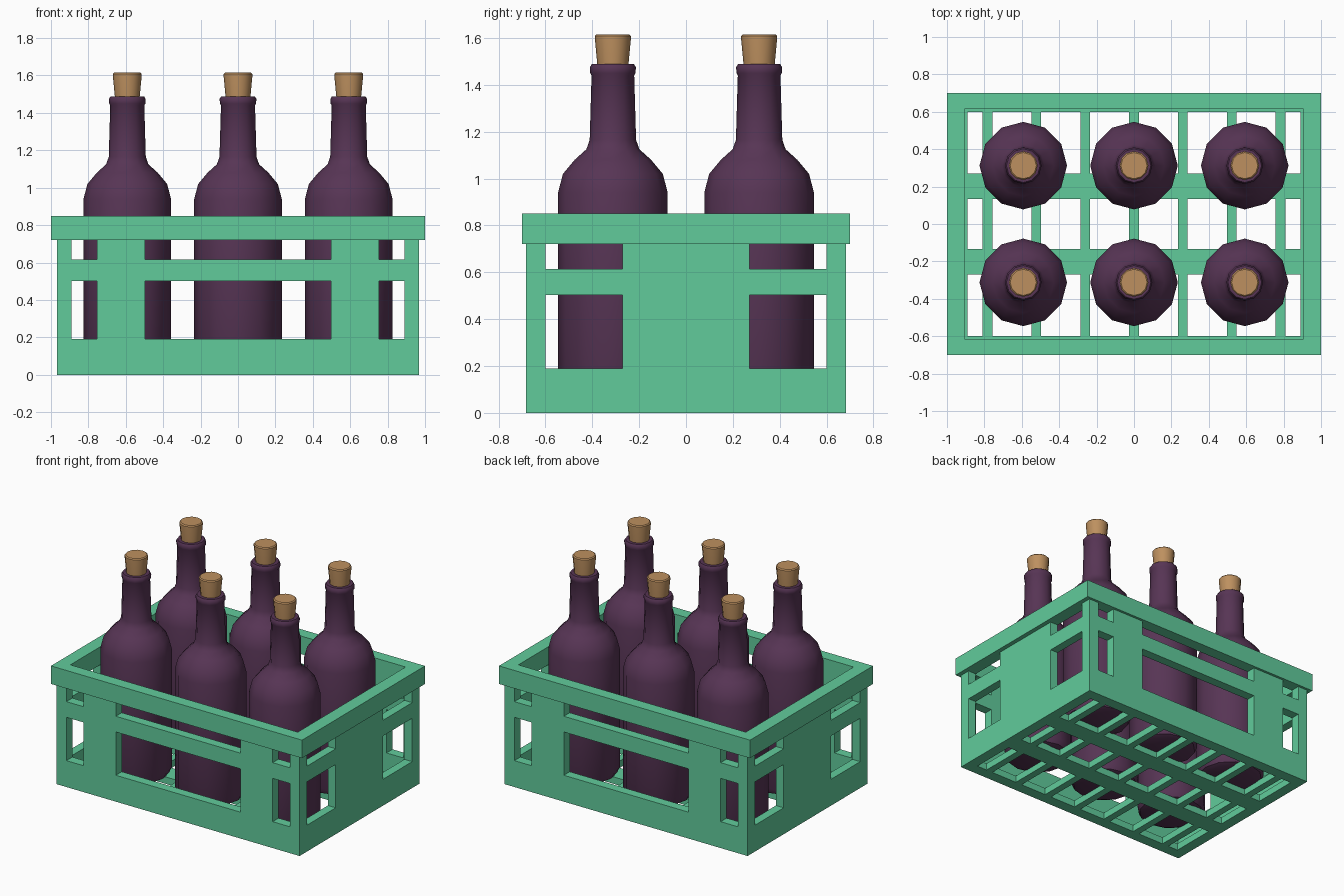
import bpy, bmesh
from math import cos, sin, tau, radians

if "Cube" in bpy.data.objects:
    bpy.data.objects.remove(bpy.data.objects["Cube"])


def material(name, rgb):
    m = bpy.data.materials.new(name)
    m.diffuse_color = (*rgb, 1)
    m.use_nodes = True
    m.node_tree.nodes["Principled BSDF"].inputs["Base Color"].default_value = m.diffuse_color
    return m


GREEN = material("green_plastic", (0.12, 0.60, 0.33))
WINE = material("dark_glass", (0.095, 0.035, 0.09))
CORK = material("cork", (0.51, 0.28, 0.115))


def finish(bm, name, mat):
    bmesh.ops.recalc_face_normals(bm, faces=bm.faces[:])
    me = bpy.data.meshes.new(name)
    bm.to_mesh(me)
    bm.free()
    me.materials.append(mat)
    ob = bpy.data.objects.new(name, me)
    bpy.context.collection.objects.link(ob)
    return ob


def cell_solid(name, cuts, solid, mat):
    """Watertight block shape: keep the outer faces of the filled grid cells."""
    bm = bmesh.new()
    verts = {}

    def vert(i):
        if i not in verts:
            verts[i] = bm.verts.new([cuts[a][i[a]] for a in range(3)])
        return verts[i]

    def filled(c):
        if any(not 0 <= c[a] < len(cuts[a]) - 1 for a in range(3)):
            return False
        return solid(*[(cuts[a][c[a]] + cuts[a][c[a] + 1]) / 2 for a in range(3)])

    nx, ny, nz = (len(c) - 1 for c in cuts)
    for c in ((i, j, k) for i in range(nx) for j in range(ny) for k in range(nz)):
        if not filled(c):
            continue
        for a in range(3):
            for side in (0, 1):
                n = list(c)
                n[a] += 2 * side - 1
                if filled(n):
                    continue
                quad = []
                for du, dv in ((0, 0), (1, 0), (1, 1), (0, 1)):
                    i = list(c)
                    i[a] += side
                    i[(a + 1) % 3] += du
                    i[(a + 2) % 3] += dv
                    quad.append(vert(tuple(i)))
                bm.faces.new(quad if side else quad[::-1])
    return finish(bm, name, mat)


def lathe(name, profile, sides, mat, loc):
    bm = bmesh.new()
    rings = [[bm.verts.new((r * cos(tau * i / sides), r * sin(tau * i / sides), z))
              for i in range(sides)] for r, z in profile]
    for a, b in zip(rings, rings[1:]):
        for i in range(sides):
            j = (i + 1) % sides
            bm.faces.new((a[i], a[j], b[j], b[i]))
    bm.faces.new(rings[0][::-1])
    bm.faces.new(rings[-1])
    ob = finish(bm, name, mat)
    ob.location = loc
    bpy.ops.object.select_all(action='DESELECT')
    ob.select_set(True)
    bpy.context.view_layer.objects.active = ob
    bpy.ops.object.shade_smooth_by_angle(angle=radians(40))
    return ob


# Crate: walls with windows, slatted floor, overhanging rim
BARS = [0.261 * k for k in range(-3, 4)]


def mirrored(values):
    return sorted({s * v for v in values for s in (-1, 1)})


def crate(x, y, z):
    ax, ay = abs(x), abs(y)
    inside = ax < 0.906 and ay < 0.614
    if z > 0.72:
        return not inside
    if ax > 0.968 or ay > 0.682:
        return False
    if inside:
        if z > 0.05:
            return False
        slat = min(abs(x - b) for b in BARS) < 0.026
        beam = 0.133 < ay < 0.27
        return slat or beam or ax > 0.89 or ay > 0.60
    if 0.19 < z < 0.502 or z > 0.615:
        if ay > 0.614 and (ax < 0.496 or 0.754 < ax < 0.89):
            return False
        if ax > 0.906 and 0.27 < ay < 0.60:
            return False
    return True


xs = sorted(mirrored([0.496, 0.754, 0.89, 0.906, 0.968, 1.0])
            + [b + d for b in BARS for d in (-0.026, 0.026)])
ys = mirrored([0.133, 0.27, 0.60, 0.614, 0.682, 0.70])
zs = [0, 0.05, 0.19, 0.502, 0.615, 0.72, 0.85]
cell_solid("crate", (xs, ys, zs), crate, GREEN)

# Bottles with tapered corks
BOTTLE = [(0.185, 0.045), (0.217, 0.058), (0.234, 0.095), (0.234, 0.94),
          (0.213, 1.02), (0.163, 1.08), (0.113, 1.125), (0.099, 1.165),
          (0.091, 1.44), (0.097, 1.45), (0.098, 1.475), (0.09, 1.488),
          (0.066, 1.488), (0.062, 1.46)]
STOPPER = [(0.062, 1.44), (0.077, 1.598), (0.077, 1.608), (0.07, 1.615)]
for row, y in (("front", -0.312), ("back", 0.312)):
    for col, x in (("left", -0.592), ("middle", 0), ("right", 0.592)):
        lathe(f"bottle_{row}_{col}", BOTTLE, 12, WINE, (x, y, 0))
        lathe(f"cork_{row}_{col}", STOPPER, 12, CORK, (x, y, 0))
